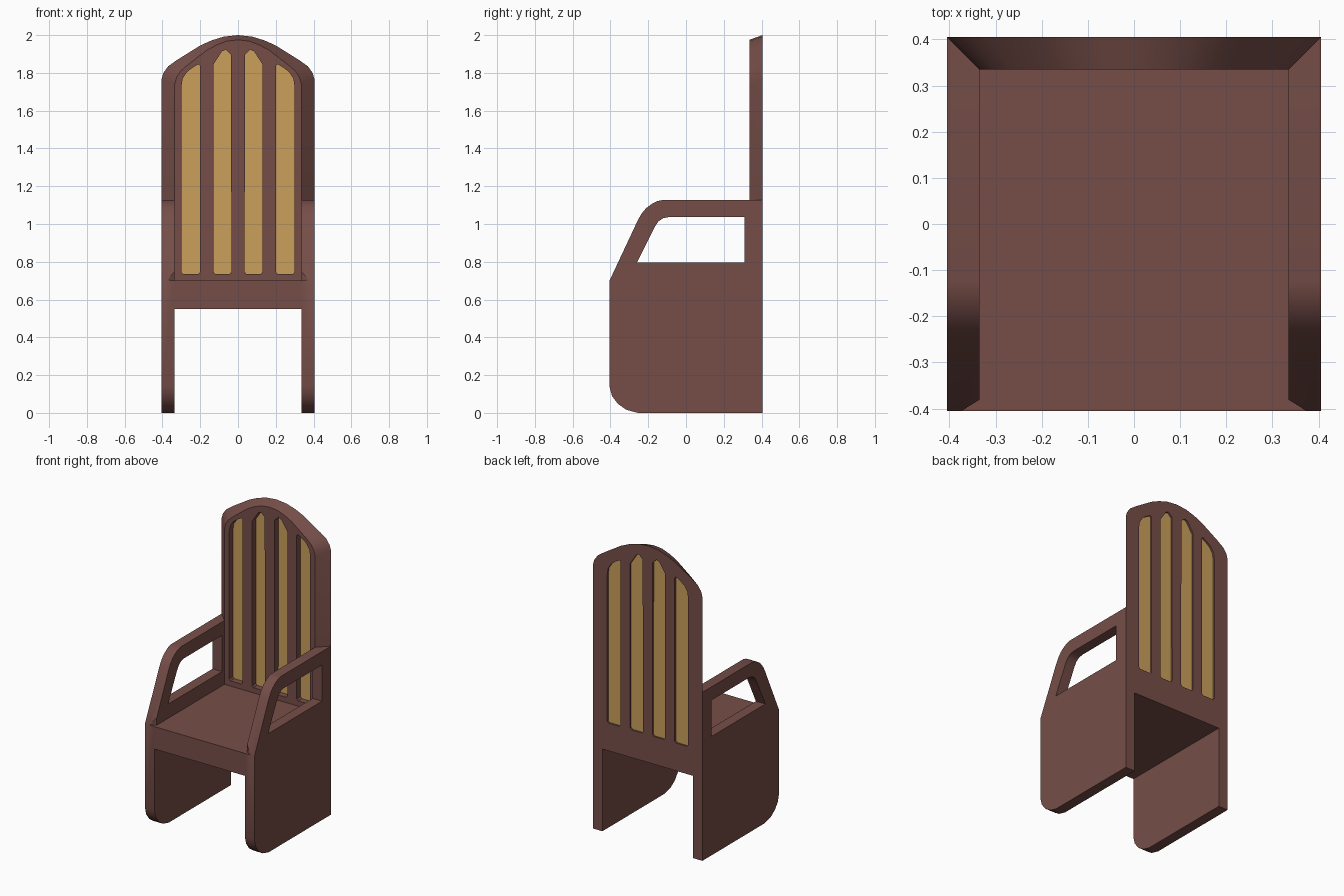
import bpy, bmesh, math

if "Cube" in bpy.data.objects:
    bpy.data.objects.remove(bpy.data.objects["Cube"])


def material(name, rgb):
    m = bpy.data.materials.new(name)
    m.diffuse_color = (*rgb, 1)
    m.use_nodes = True
    m.node_tree.nodes["Principled BSDF"].inputs["Base Color"].default_value = m.diffuse_color
    return m


BROWN = material("brown wood", (0.181, 0.076, 0.065))
TAN = material("tan panel", (0.60, 0.35, 0.105))


def loft(name, ring_a, ring_b, mat):
    """Solid between two matching closed rings of 3D points."""
    bm = bmesh.new()
    a = [bm.verts.new(p) for p in ring_a]
    b = [bm.verts.new(p) for p in ring_b]
    bm.faces.new(a)
    bm.faces.new(b)
    for i in range(len(a)):
        j = (i + 1) % len(a)
        bm.faces.new((a[i], a[j], b[j], b[i]))
    bmesh.ops.recalc_face_normals(bm, faces=bm.faces)
    me = bpy.data.meshes.new(name)
    bm.to_mesh(me)
    bm.free()
    ob = bpy.data.objects.new(name, me)
    bpy.context.collection.objects.link(ob)
    me.materials.append(mat)
    return ob


def prism_x(name, yz, x0, x1, mat=BROWN):
    return loft(name, [(x0, y, z) for y, z in yz], [(x1, y, z) for y, z in yz], mat)


def prism_y(name, xz, y0, y1, mat=BROWN):
    return loft(name, [(x, y0, z) for x, z in xz], [(x, y1, z) for x, z in xz], mat)


def prism_z(name, xy, z0, z1, mat=BROWN):
    return loft(name, [(x, y, z0) for x, y in xy], [(x, y, z1) for x, y in xy], mat)


def activate(ob):
    bpy.ops.object.select_all(action='DESELECT')
    ob.select_set(True)
    bpy.context.view_layer.objects.active = ob


def cut(ob, cutter):
    mod = ob.modifiers.new("cut", 'BOOLEAN')
    mod.operation = 'DIFFERENCE'
    mod.solver = 'EXACT'
    mod.object = cutter
    activate(ob)
    bpy.ops.object.modifier_apply(modifier=mod.name)
    bpy.data.objects.remove(cutter)


def smooth(ob):
    activate(ob)
    bpy.ops.object.shade_smooth_by_angle(angle=math.radians(32))


O, I = 0.405, 0.335  # outer and inner half widths

# Side panels: leg, side and armrest in one, with an arm opening
side = [(O, 0), (O, 1.127), (-0.125, 1.127), (-0.155, 1.12), (-0.185, 1.104), (-0.212, 1.083),
        (-0.235, 1.055), (-0.255, 1.02), (-O, 0.70), (-O, 0.14), (-0.392, 0.09), (-0.36, 0.047),
        (-0.315, 0.016), (-0.255, 0)]
opening = [(-0.26, 0.795), (0.31, 0.795), (0.31, 1.037), (-0.09, 1.037), (-0.12, 1.031),
           (-0.147, 1.013), (-0.168, 0.98)]
for s, label in ((-1, "left"), (1, "right")):
    panel = prism_x(label + "_side_panel", side, s * I, s * O)
    cut(panel, prism_x("cutter", opening, s * 0.2, s * 0.5))
    # small chamfer where the arm meets the seat front
    wedge = [(s * 0.325, -0.375), (s * 0.40, -0.4205), (s * 0.325, -0.44)]
    cut(panel, prism_z("cutter", wedge, 0.70, 0.80))
    smooth(panel)

# Seat
prism_y("seat", [(-I, 0.55), (I, 0.55), (I, 0.70), (-I, 0.70)], -O, O)


def mirrored(half):
    """Right half outline ending on x = 0, completed to the left."""
    return half + [(-x, z) for x, z in reversed(half[:-1])]


# Backrest: arched, wider at the rear than at the front
rear = mirrored([(I, 0.70), (I, 1.122), (O, 1.127), (O, 1.765), (0.395, 1.80), (0.37, 1.835),
                 (0.325, 1.867), (0.20, 1.945), (0.14, 1.972), (0.075, 1.992), (0, 2.0)])
front = mirrored([(I, 0.70), (I, 1.122), (I, 1.127), (I, 1.74), (0.325, 1.778), (0.305, 1.808),
                  (0.265, 1.843), (0.165, 1.92), (0.115, 1.947), (0.06, 1.968), (0, 1.975)])
back = loft("backrest", [(x, I, z) for x, z in front], [(x, O, z) for x, z in rear], BROWN)

# Four slots in the backrest, each with a recessed tan panel
inner_slot = [(0.045, 0.735), (0.12, 0.735), (0.13, 0.747), (0.13, 1.845), (0.085, 1.914),
              (0.065, 1.923), (0.037, 1.897), (0.035, 0.747)]
outer_slot = [(0.21, 0.735), (0.29, 0.735), (0.30, 0.747), (0.30, 1.725), (0.293, 1.77),
              (0.27, 1.805), (0.24, 1.828), (0.209, 1.846), (0.20, 1.838), (0.20, 0.747)]
for s, label in ((-1, "left"), (1, "right")):
    for kind, slot in (("inner", inner_slot), ("outer", outer_slot)):
        pts = [(s * x, z) for x, z in slot]
        cut(back, prism_y("cutter", pts, 0.2, 0.5))
        prism_y(f"{label}_{kind}_back_panel", pts, 0.375, 0.393, TAN)
smooth(back)
